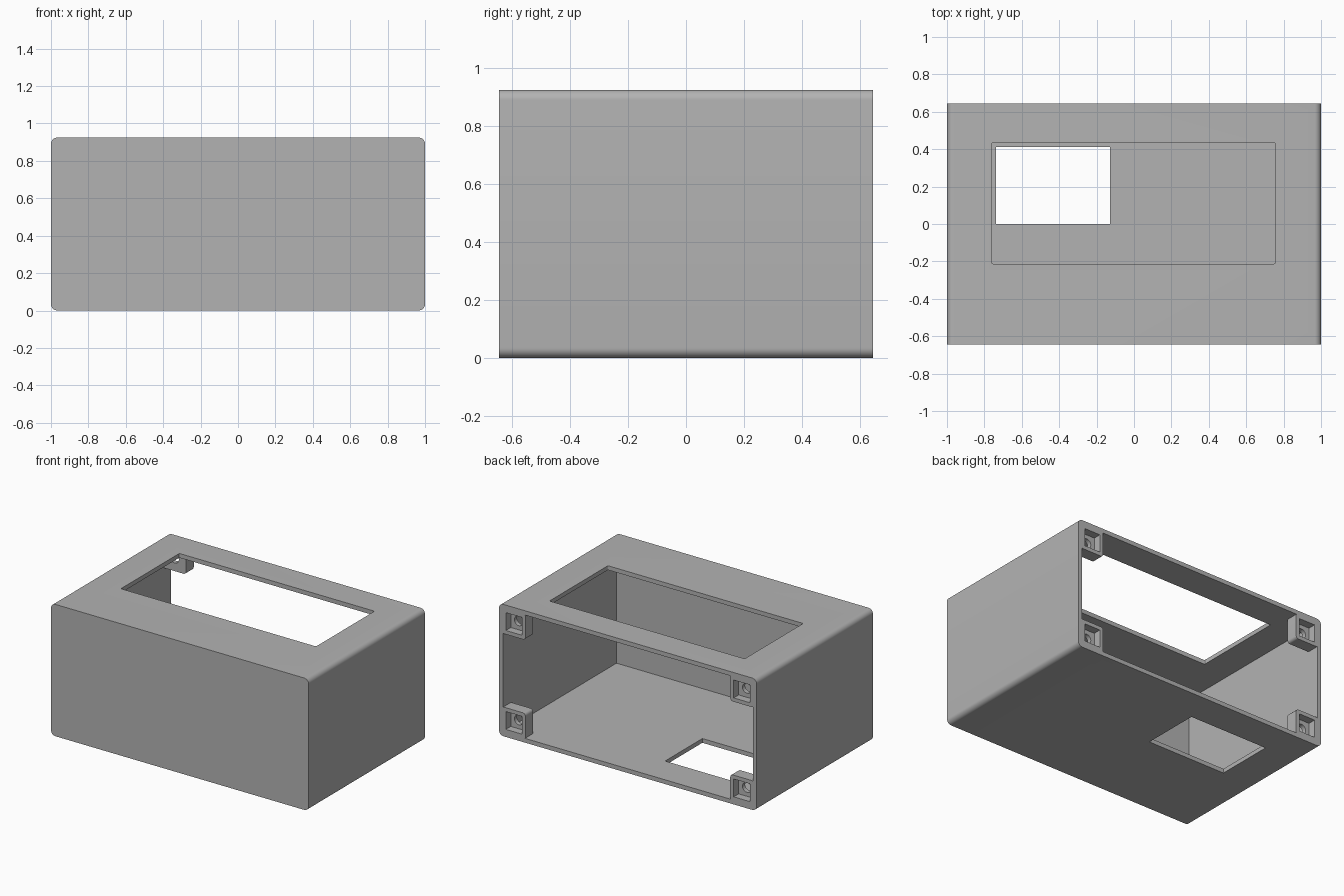
import bpy, bmesh, math
from mathutils import Vector

if "Cube" in bpy.data.objects:
    bpy.data.objects.remove(bpy.data.objects["Cube"])

W, D, H = 1.0, 0.645, 0.925      # half width, half depth, height
WALL = 0.03

grey = bpy.data.materials.new("mid_grey")
grey.use_nodes = True
grey.diffuse_color = (0.45, 0.45, 0.45, 1)
grey.node_tree.nodes["Principled BSDF"].inputs["Base Color"].default_value = (0.45, 0.45, 0.45, 1)


def block(name, lo, hi, axis=1, radius=0, segments=8):
    """Box between two corners, with the edges along one axis rounded."""
    lo, hi = Vector(lo), Vector(hi)
    bm = bmesh.new()
    bmesh.ops.create_cube(bm, size=1)
    for v in bm.verts:
        v.co = (lo + hi) / 2 + v.co * (hi - lo)
    if radius:
        edges = [e for e in bm.edges
                 if abs(e.verts[0].co[axis] - e.verts[1].co[axis]) > 1e-5]
        bmesh.ops.bevel(bm, geom=edges, offset=radius, segments=segments,
                        profile=0.5, affect="EDGES")
    return add(name, bm)


def add(name, bm):
    mesh = bpy.data.meshes.new(name)
    bm.to_mesh(mesh)
    bm.free()
    mesh.materials.append(grey)
    obj = bpy.data.objects.new(name, mesh)
    bpy.context.collection.objects.link(obj)
    return obj


def combine(target, tool, operation):
    """Apply a boolean and drop the tool."""
    mod = target.modifiers.new(tool.name, "BOOLEAN")
    mod.operation, mod.object, mod.solver = operation, tool, "EXACT"
    bpy.context.view_layer.objects.active = target
    bpy.ops.object.modifier_apply(modifier=mod.name)
    bpy.data.objects.remove(tool)


def corner_block(name, sx, top, near, far, y0, y1, radius=0):
    """Block at one corner, spanning near..far inward from the outer walls."""
    xs = sorted((sx * (W - near), sx * (W - far)))
    zs = sorted((H - near, H - far)) if top else (near, far)
    return block(name, (xs[0], y0, zs[0]), (xs[1], y1, zs[1]), 1, radius, 5)


# Hollow case, open at the back
case = block("case", (-W, -D, 0), (W, D, H), 1, 0.035)
combine(case, block("cavity", (-W + WALL, -D + WALL, WALL),
                    (W - WALL, D + 0.1, H - WALL)), "DIFFERENCE")

# Corner screw mounts with a square pocket and a round hole
for sx in (-1, 1):
    for top in (False, True):
        mount = corner_block("mount", sx, top, 0.02, 0.205, D - 0.085, D, 0.02)
        combine(case, mount, "UNION")
        pocket = corner_block("pocket", sx, top, 0.053, 0.178, D - 0.055, D + 0.1)
        combine(case, pocket, "DIFFERENCE")
        bm = bmesh.new()
        bmesh.ops.create_cone(bm, cap_ends=True, segments=24,
                              radius1=0.034, radius2=0.034, depth=0.1)
        hole = add("screw_hole", bm)
        hole.rotation_euler.x = math.pi / 2
        hole.location = (sx * (W - 0.115), D - 0.08, H - 0.115 if top else 0.115)
        bpy.context.view_layer.update()
        combine(case, hole, "DIFFERENCE")

# Window in the top and opening in the floor
combine(case, block("top_window", (-0.76, -0.213, H - 0.1), (0.755, 0.435, H + 0.1),
                    2, 0.008, 3), "DIFFERENCE")
combine(case, block("floor_opening", (-0.737, 0.0, -0.1), (-0.127, 0.413, 0.1)), "DIFFERENCE")

bpy.ops.object.select_all(action="DESELECT")
case.select_set(True)
bpy.context.view_layer.objects.active = case
bpy.ops.object.shade_smooth_by_angle(angle=math.radians(30))
